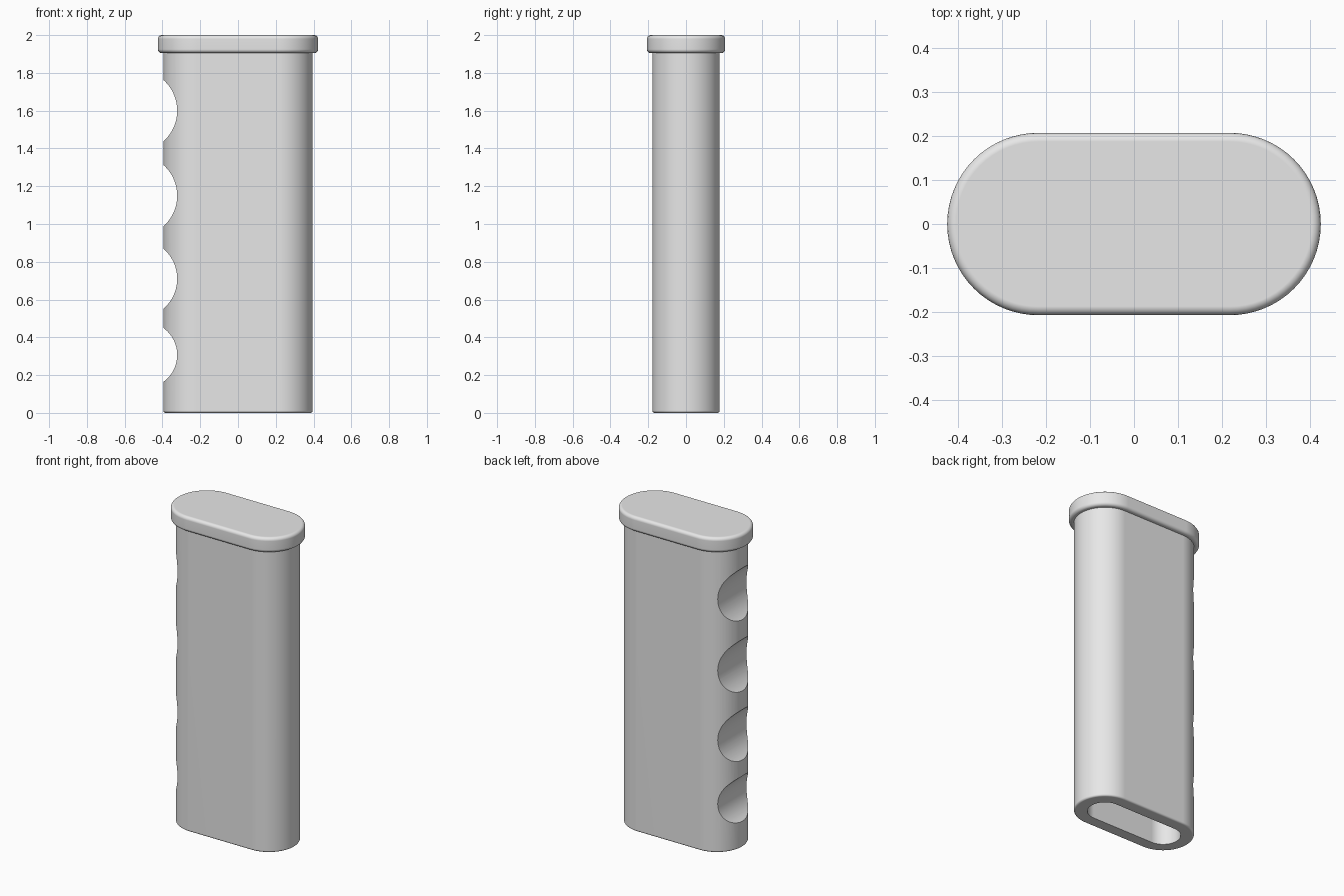
import bpy
import bmesh
import math

cube = bpy.data.objects.get("Cube")
if cube:
    bpy.data.objects.remove(cube, do_unlink=True)

grey = bpy.data.materials.new("plain_grey")
grey.use_nodes = True
colour = (0.8, 0.8, 0.8, 1)
grey.diffuse_color = colour
grey.node_tree.nodes["Principled BSDF"].inputs["Base Color"].default_value = colour

STRAIGHT = 0.217   # half length of the flat sides
ARC_STEPS = 32


def add_object(name, bm):
    mesh = bpy.data.meshes.new(name)
    bm.to_mesh(mesh)
    bm.free()
    mesh.materials.append(grey)
    obj = bpy.data.objects.new(name, mesh)
    bpy.context.collection.objects.link(obj)
    return obj


def stadium(name, radius, bottom, top, bevel=0, rims=()):
    """Upright rounded slab; the end rims at the given heights are rounded."""
    bm = bmesh.new()
    outline = []
    for side in (1, -1):
        for i in range(ARC_STEPS + 1):
            a = math.pi * (i / ARC_STEPS - 0.5)
            outline.append(bm.verts.new((side * (STRAIGHT + radius * math.cos(a)),
                                         side * radius * math.sin(a), bottom)))
    base = bm.faces.new(outline)
    ext = bmesh.ops.extrude_face_region(bm, geom=[base], use_keep_orig=True)
    for v in ext["geom"]:
        if isinstance(v, bmesh.types.BMVert):
            v.co.z = top
    bmesh.ops.recalc_face_normals(bm, faces=bm.faces)
    if bevel:
        edges = [e for e in bm.edges
                 if any(all(abs(v.co.z - z) < 1e-4 for v in e.verts) for z in rims)]
        bmesh.ops.bevel(bm, geom=edges, offset=bevel, segments=4,
                        profile=0.5, affect='EDGES')
    return add_object(name, bm)


def activate(obj):
    bpy.ops.object.select_all(action='DESELECT')
    obj.select_set(True)
    bpy.context.view_layer.objects.active = obj


def cut(target, cutter):
    mod = target.modifiers.new("cut", 'BOOLEAN')
    mod.operation = 'DIFFERENCE'
    mod.solver = 'EXACT'
    mod.object = cutter
    activate(target)
    bpy.ops.object.modifier_apply(modifier=mod.name)
    bpy.data.objects.remove(cutter, do_unlink=True)


def finish(obj):
    activate(obj)
    bpy.ops.object.shade_smooth_by_angle(angle=math.radians(30))
    mod = obj.modifiers.new("even_shading", 'WEIGHTED_NORMAL')
    mod.keep_sharp = True


# Grip body, hollow from below
grip = stadium("grip_body", 0.178, 0, 1.95, 0.012, (0,))
cut(grip, stadium("cavity_cutter", 0.101, -0.1, 1.9))

# Finger grooves across one narrow side: height and radius
for z, radius in ((1.6, 0.218), (1.15, 0.218), (0.71, 0.21), (0.307, 0.176)):
    bm = bmesh.new()
    bmesh.ops.create_cone(bm, cap_ends=True, segments=96, radius1=radius,
                          radius2=radius, depth=1)
    groove = add_object("groove_cutter", bm)
    groove.rotation_euler.x = math.pi / 2
    groove.location = (-0.322 - radius, 0, z)
    bpy.context.view_layer.update()
    cut(grip, groove)
finish(grip)

# End cap with softened rims
cap = stadium("end_cap", 0.207, 1.905, 2, 0.02, (1.905, 2))
finish(cap)
